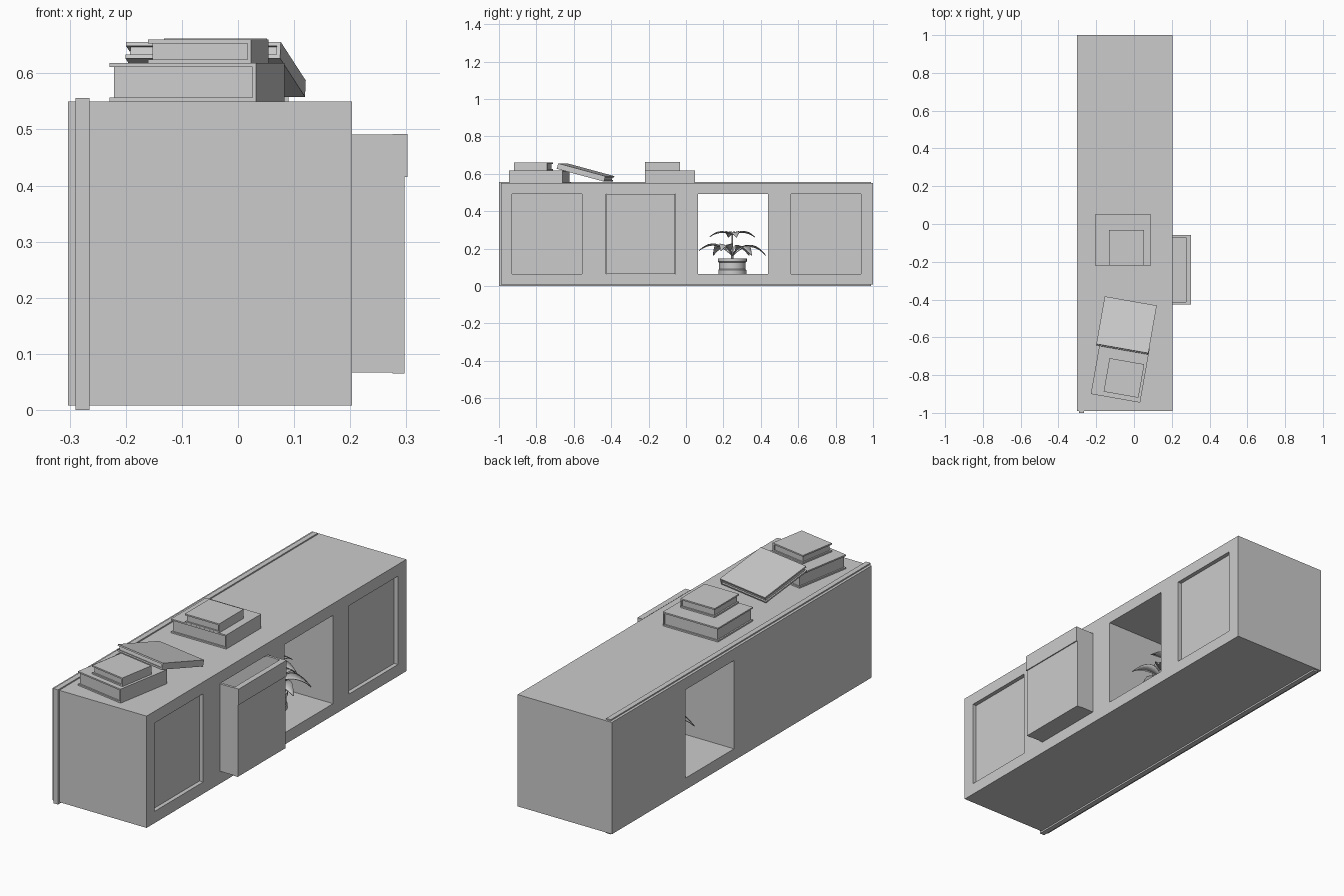
import bpy, bmesh, math
from mathutils import Matrix, Vector

if "Cube" in bpy.data.objects:
    bpy.data.objects.remove(bpy.data.objects["Cube"])

def add_mesh(name, bm):
    bmesh.ops.recalc_face_normals(bm, faces=bm.faces)
    me = bpy.data.meshes.new(name)
    bm.to_mesh(me)
    bm.free()
    ob = bpy.data.objects.new(name, me)
    bpy.context.collection.objects.link(ob)
    return ob

def box_into(bm, lo, hi):
    lo, hi = Vector(lo), Vector(hi)
    m = Matrix.Translation((lo + hi) / 2) @ Matrix.Diagonal((*(hi - lo), 1))
    bmesh.ops.create_cube(bm, size=1, matrix=m)

def boxes(name, *pairs):
    bm = bmesh.new()
    for lo, hi in pairs:
        box_into(bm, lo, hi)
    return add_mesh(name, bm)

# cabinet body with four bays cut into it
X0, X1, Z0, Z1 = -0.303, 0.203, 0.065, 0.493
cabinet = boxes("cabinet_body", ((X0, -0.99, 0.008), (X1, 1.0, 0.55)))
bays = [(-0.93, -0.557), (-0.428, -0.057), (0.065, 0.438), (0.562, 0.935)]
depths = [X1 - 0.02, -0.2, X0 - 0.1, X1 - 0.02]
for i, ((a, b), x) in enumerate(zip(bays, depths)):
    cutter = boxes(f"bay_cutter_{i}", ((x, a, Z0), (X1 + 0.1, b, Z1)))
    cutter.hide_render = True
    cutter.hide_viewport = True
    mod = cabinet.modifiers.new("bay", 'BOOLEAN')
    mod.operation = 'DIFFERENCE'
    mod.solver = 'EXACT'
    mod.object = cutter

# thin rear trim that wraps the body (left open across the through bay)
T0, T1 = -0.29, -0.265
boxes("rear_trim",
      ((T0, -1.0, 0.0), (T1, 0.99, 0.0085)),
      ((T0, -1.0, 0.5495), (T1, 0.99, 0.556)),
      ((T0, -1.0, 0.0), (T1, -0.9895, 0.556)))

# pulled-out drawer: floor, sides, back, two-part front
a, b = bays[1][0] + 0.002, bays[1][1] - 0.002
t = 0.012
boxes("open_drawer",
      ((-0.19, a, Z0 + 0.002), (0.28, b, Z0 + 0.014)),
      ((-0.19, a, Z0 + 0.002), (0.28, a + t, Z1 - 0.002)),
      ((-0.19, b - t, Z0 + 0.002), (0.28, b, Z1 - 0.002)),
      ((-0.19, a, Z0 + 0.002), (-0.178, b, Z1 - 0.002)))
boxes("drawer_front_lower", ((0.275, a, Z0), (0.297, b, 0.415)))
boxes("drawer_front_upper", ((0.275, a, 0.415), (0.302, b, Z1 - 0.001)))

# books: two covers, spine on +x, pages inset on the other three sides
def book(name, loc, size, turn=0, tilt=0):
    w, l, h = (s / 2 for s in size)
    c, e = 0.007, 0.007
    ob = boxes(name,
               ((-w, -l, -h), (w, l, -h + c)),
               ((-w, -l, h - c), (w, l, h)),
               ((w - c, -l, -h), (w, l, h)),
               ((-w + e, -l + e, -h + c), (w - c, l - e, h - c)))
    ob.matrix_world = (Matrix.Translation(loc) @ Matrix.Rotation(math.radians(turn), 4, 'Z')
                       @ Matrix.Rotation(math.radians(tilt), 4, 'X'))

book("front_large_book", (-0.073, -0.78, 0.584), (0.265, 0.29, 0.068), -10)
book("front_small_book", (-0.053, -0.815, 0.639), (0.187, 0.18, 0.042), -10)
book("leaning_book", (-0.04, -0.537, 0.607), (0.28, 0.265, 0.03), -10, -15)
book("middle_large_book", (-0.058, -0.085, 0.584), (0.296, 0.268, 0.068))
book("middle_small_book", (-0.04, -0.125, 0.64), (0.184, 0.187, 0.044))

# plant pot: lathed profile
PX, PY = 0.0, 0.248
def lathe(name, profile, n=32):
    bm = bmesh.new()
    vs = [bm.verts.new((PX + r, PY, z)) for r, z in profile]
    es = [bm.edges.new(p) for p in zip(vs, vs[1:])]
    bmesh.ops.spin(bm, geom=vs + es, cent=(PX, PY, 0), axis=(0, 0, 1),
                   angle=2 * math.pi, steps=n)
    bmesh.ops.remove_doubles(bm, verts=bm.verts, dist=1e-5)
    ob = add_mesh(name, bm)
    smooth(ob)

def smooth(ob):
    bpy.ops.object.select_all(action='DESELECT')
    bpy.context.view_layer.objects.active = ob
    ob.select_set(True)
    bpy.ops.object.shade_smooth_by_angle(angle=math.radians(35))

lathe("pot", [(0, 0.065), (0.075, 0.065), (0.075, 0.085), (0.071, 0.09), (0.071, 0.125),
              (0.077, 0.13), (0.077, 0.147), (0.068, 0.147), (0.068, 0.132), (0, 0.132)])
lathe("stem", [(0, 0.125), (0.008, 0.125), (0.005, 0.2), (0.004, 0.28), (0, 0.282)], 10)

# leaves: creased, arching strips from a start height, peak and tip height
def leaf(name, angle, reach, z0, peak, z1, width):
    bm = bmesh.new()
    d = Vector((math.cos(math.radians(angle)), math.sin(math.radians(angle)), 0))
    s = Vector((-d.y, d.x, 0))
    rows, n = [], 10
    for i in range(n + 1):
        u = i / n
        z = (1 - u) ** 2 * z0 + 2 * u * (1 - u) * peak + u * u * z1
        c = Vector((PX, PY, z)) + d * (reach * u)
        w = 0.004 if u < 0.25 else max(0.002, width * math.sin(math.pi * ((u - 0.2) / 0.8) ** 0.8))
        rows.append([bm.verts.new(c + s * (k * w) + Vector((0, 0, abs(k) * w * 0.25)))
                     for k in (-1, 0, 1)])
    for p, q in zip(rows, rows[1:]):
        for k in range(2):
            bm.faces.new((p[k], p[k + 1], q[k + 1], q[k]))
    ob = add_mesh(name, bm)
    mod = ob.modifiers.new("thickness", 'SOLIDIFY')
    mod.thickness = 0.003
    smooth(ob)

for i, ang in enumerate((-85, -20, 35, 85, 150, 215)):
    leaf(f"low_leaf_{i}", ang, 0.18, 0.16, 0.26, 0.19 if ang < 0 else 0.165, 0.034)
for i, ang in enumerate((-95, 10, 75, 190)):
    leaf(f"top_leaf_{i}", ang, 0.125, 0.275, 0.305, 0.262, 0.026)
